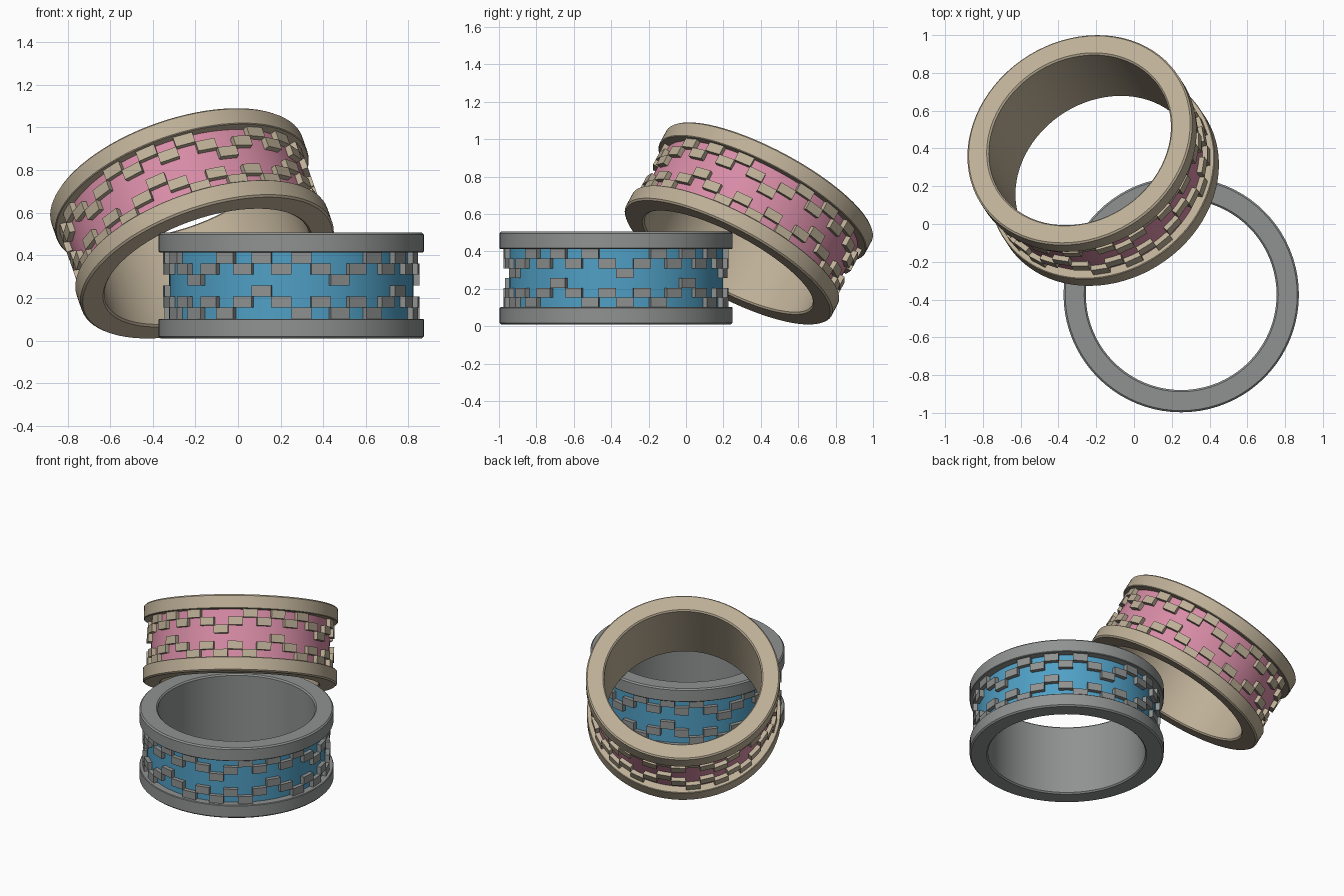
import bpy, bmesh, math
from mathutils import Matrix, Vector

if "Cube" in bpy.data.objects:
    bpy.data.objects.remove(bpy.data.objects["Cube"])

SEG = 80                      # sides around each ring
R_OUT, R_IN = 0.623, 0.505    # flange and bore radius
H, G = 0.248, 0.156           # half height of ring, half height of groove
R_BAND, R_BLOCK = 0.573, 0.602
TURN = math.radians(33.2)     # both rings share this turn about z
PEAK = math.radians(-28.7)    # start angle of the stepped pattern
STEPS = [3, 2, 1, 2, 1, 2, 1, 2]   # row of each block, counted from the flange


def material(name, rgb):
    m = bpy.data.materials.new(name)
    m.diffuse_color = (*rgb, 1)
    m.use_nodes = True
    m.node_tree.nodes["Principled BSDF"].inputs["Base Color"].default_value = m.diffuse_color
    return m


def finish(name, bm, mat, matrix, smooth=True):
    bmesh.ops.recalc_face_normals(bm, faces=bm.faces[:])
    me = bpy.data.meshes.new(name)
    bm.to_mesh(me)
    bm.free()
    me.materials.append(mat)
    ob = bpy.data.objects.new(name, me)
    bpy.context.collection.objects.link(ob)
    ob.matrix_world = matrix
    if smooth:
        bpy.ops.object.select_all(action='DESELECT')
        ob.select_set(True)
        bpy.context.view_layer.objects.active = ob
        bpy.ops.object.shade_smooth_by_angle(angle=math.radians(25))
    return ob


def lathe(profile):
    """Revolve a closed (radius, z) profile about z."""
    bm = bmesh.new()
    loops = []
    for i in range(SEG):
        a = 2 * math.pi * i / SEG + PEAK + math.radians(4.5)
        loops.append([bm.verts.new((r * math.cos(a), r * math.sin(a), z)) for r, z in profile])
    n = len(profile)
    for i in range(SEG):
        p, q = loops[i], loops[(i + 1) % SEG]
        for k in range(n):
            bm.faces.new((p[k], q[k], q[(k + 1) % n], p[(k + 1) % n]))
    return bm


def block(bm, a, z0, z1):
    """One raised block, nine degrees wide, centred on angle a."""
    w = math.radians(4.5)
    v = [bm.verts.new((r * math.cos(a + s * w), r * math.sin(a + s * w), z))
         for z in (z0, z1) for r, s in ((0.56, -1), (R_BLOCK, -1), (R_BLOCK, 1), (0.56, 1))]
    for f in ((0, 1, 2, 3), (4, 5, 6, 7), (0, 1, 5, 4), (1, 2, 6, 5), (2, 3, 7, 6), (3, 0, 4, 7)):
        bm.faces.new([v[i] for i in f])


def ring(prefix, metal, colour, matrix):
    # metal body: bore, two bevelled flanges and a groove
    c = 0.009
    half = [(R_IN, H - c), (R_IN + c, H), (R_OUT - c, H), (R_OUT, H - c),
            (R_OUT, G + 0.004), (R_OUT - 0.004, G), (0.55, G)]
    body = half + [(r, -z) for r, z in reversed(half)]
    finish(prefix + "_body", lathe(body), metal, matrix)
    # coloured band in the groove
    band = [(0.54, -G), (R_BAND, -G), (R_BAND, G), (0.54, G)]
    finish(prefix + "_band", lathe(band), colour, matrix)
    # stepped blocks, the lower row shifted by half a repeat
    bm = bmesh.new()
    row = G / 3
    for k in range(40):
        a = PEAK + math.radians(9 * k)
        n = STEPS[k % 8]
        block(bm, a, G - n * row, G - (n - 1) * row)
        n = STEPS[(k + 4) % 8]
        block(bm, a, -G + (n - 1) * row, -G + n * row)
    finish(prefix + "_blocks", bm, metal, matrix, smooth=False)


grey = material("grey metal", (0.28, 0.29, 0.29))
tan = material("tan metal", (0.51, 0.43, 0.31))
blue = material("blue", (0.08, 0.35, 0.56))
pink = material("pink", (0.68, 0.26, 0.38))

# ring lying flat
turn = Matrix.Rotation(TURN, 4, 'Z')
ring("flat_ring", grey, blue, Matrix.Translation(Vector((0.25, -0.374, 0.258))) @ turn)
# ring leaning on the flat one
tilt = Matrix.Rotation(math.radians(-32.7), 4, 'X')
ring("leaning_ring", tan, pink, Matrix.Translation(Vector((-0.216, 0.336, 0.55))) @ turn @ tilt)
